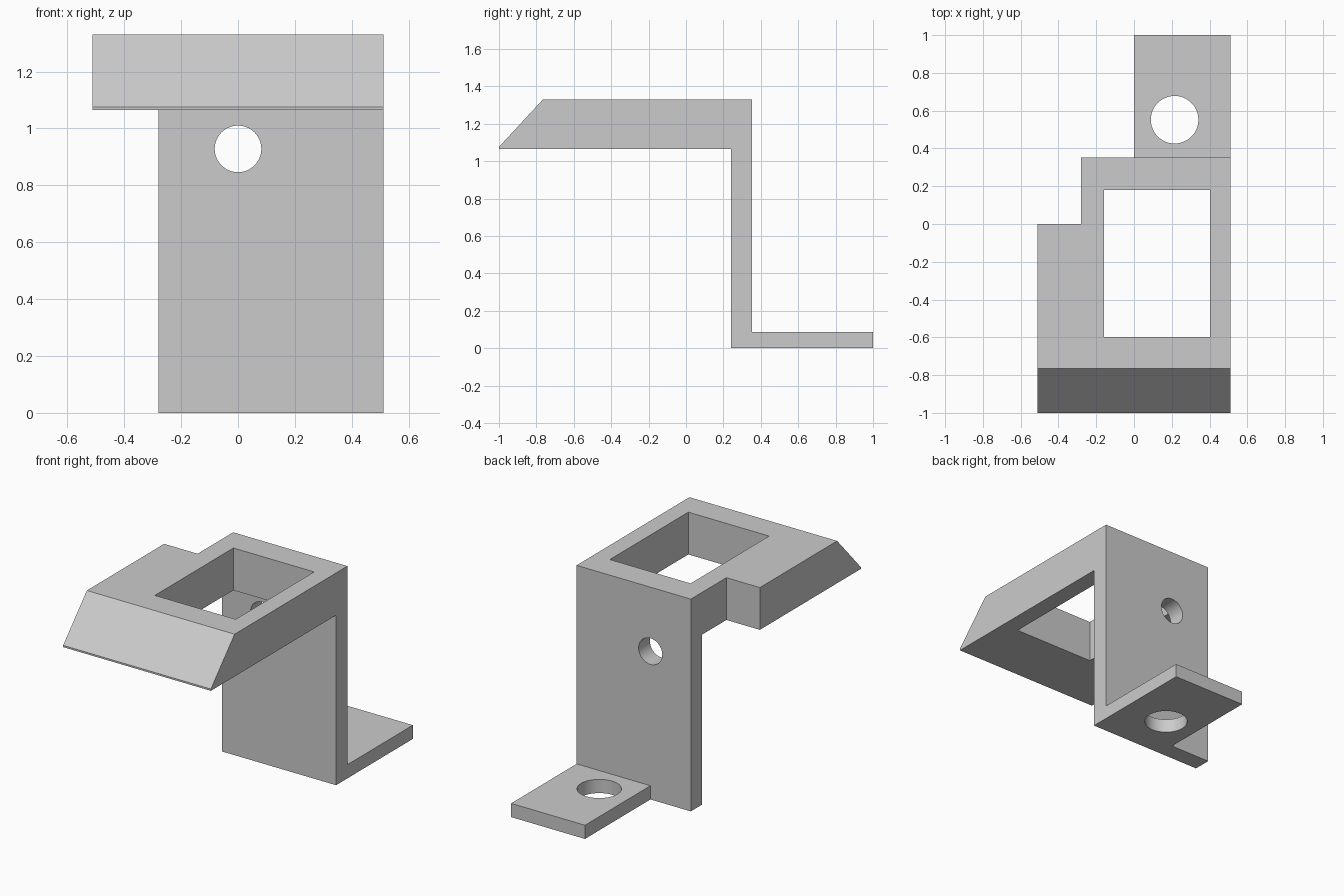
import bpy
import bmesh
import math
from mathutils import Matrix, Vector

if "Cube" in bpy.data.objects:
    bpy.data.objects.remove(bpy.data.objects["Cube"], do_unlink=True)

HALF_WIDTH = 0.512
WALL_BACK = 0.352

grey = bpy.data.materials.new("Plain grey")
grey.use_nodes = True
colour = (0.6, 0.6, 0.6, 1)
grey.diffuse_color = colour
grey.node_tree.nodes["Principled BSDF"].inputs["Base Color"].default_value = colour


def make_object(name, bm):
    bmesh.ops.recalc_face_normals(bm, faces=bm.faces)
    mesh = bpy.data.meshes.new(name)
    bm.to_mesh(mesh)
    bm.free()
    mesh.materials.append(grey)
    obj = bpy.data.objects.new(name, mesh)
    bpy.context.collection.objects.link(obj)
    return obj


def box(name, low, high):
    low, high = Vector(low), Vector(high)
    bm = bmesh.new()
    bmesh.ops.create_cube(bm, size=1, matrix=Matrix.Translation((low + high) / 2)
                          @ Matrix.Diagonal((high - low).to_4d()))
    return make_object(name, bm)


def cylinder(name, centre, radius, depth, tilt=0):
    bm = bmesh.new()
    bmesh.ops.create_cone(bm, cap_ends=True, segments=48, radius1=radius,
                          radius2=radius, depth=depth,
                          matrix=Matrix.Translation(centre) @ Matrix.Rotation(tilt, 4, 'X'))
    return make_object(name, bm)


# Bracket body: stepped side profile (y, z) extruded across the width
profile = [(-1, 1.065), (0.24, 1.065), (0.24, 0), (1, 0), (1, 0.086),
           (WALL_BACK, 0.086), (WALL_BACK, 1.33), (-0.765, 1.33), (-1, 1.076)]
bm = bmesh.new()
side = bm.faces.new([bm.verts.new((-HALF_WIDTH, y, z)) for y, z in profile])
extruded = bmesh.ops.extrude_face_region(bm, geom=[side])
bmesh.ops.translate(bm, vec=(2 * HALF_WIDTH, 0, 0),
                    verts=[v for v in extruded["geom"] if isinstance(v, bmesh.types.BMVert)])
bracket = make_object("bracket", bm)

# Cutters: corner notch, narrow foot, window and the two screw holes
cutters = [
    box("notch_cutter", (-1, 0, -1), (-0.28, 2, 2)),
    box("foot_cutter", (-1, WALL_BACK, -1), (0, 2, 1)),
    box("window_cutter", (-0.158, -0.597, 0.9), (0.402, 0.18, 2)),
    cylinder("wall_hole_cutter", (0, 0.3, 0.928), 0.082, 0.4, math.pi / 2),
    cylinder("foot_hole_cutter", (0.215, 0.552, 0.04), 0.126, 0.4),
]
bpy.context.view_layer.objects.active = bracket
for cutter in cutters:
    cutter.hide_render = True
    cut = bracket.modifiers.new(cutter.name, 'BOOLEAN')
    cut.operation = 'DIFFERENCE'
    cut.solver = 'EXACT'
    cut.object = cutter
    bpy.ops.object.modifier_apply(modifier=cut.name)
    bpy.data.objects.remove(cutter, do_unlink=True)

# Smooth hole walls, sharp edges elsewhere
bpy.ops.object.select_all(action='DESELECT')
bracket.select_set(True)
bpy.ops.object.shade_smooth_by_angle(angle=math.radians(30))
